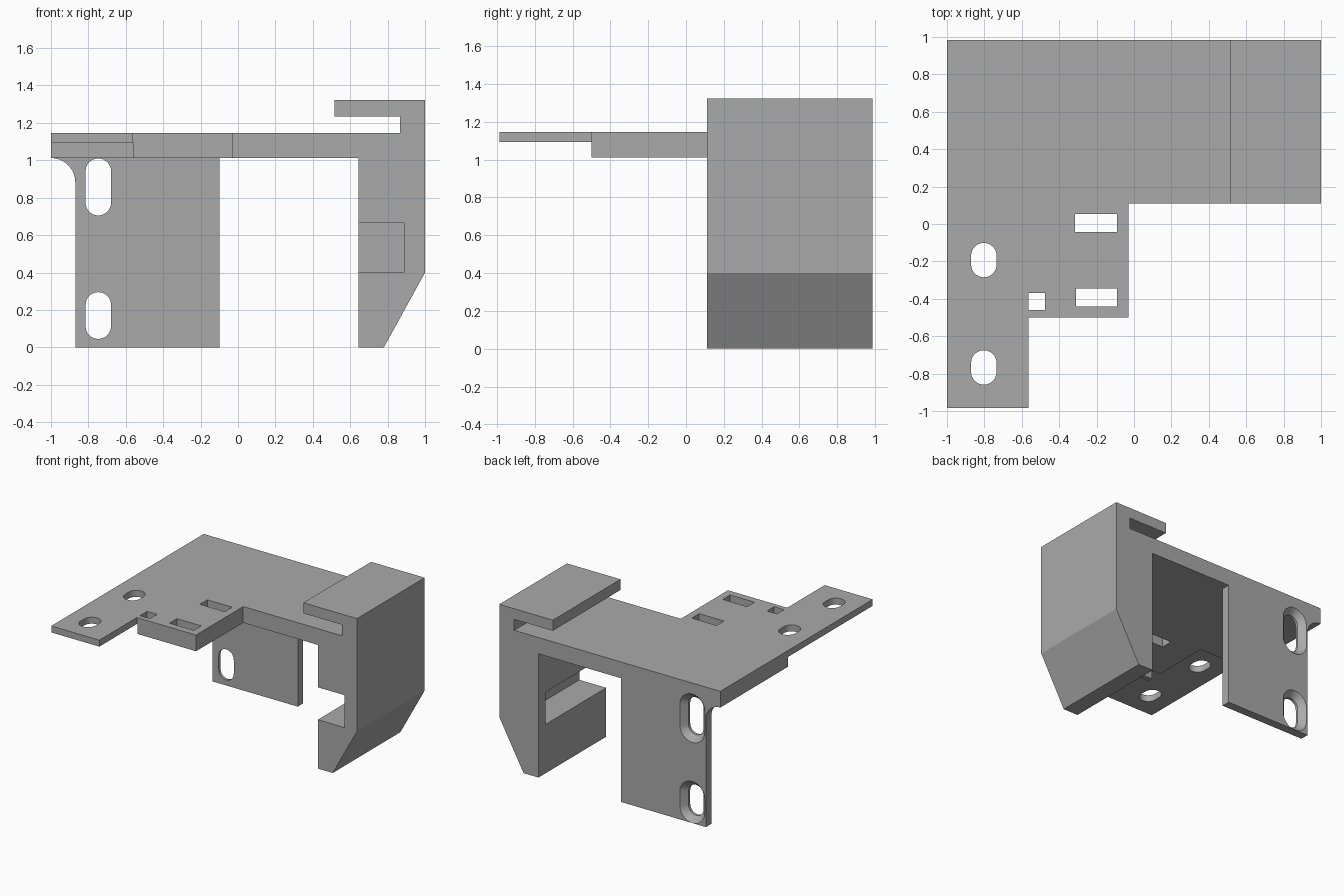
import bpy, bmesh, math
from mathutils import Vector

cube = bpy.data.objects.get("Cube")
if cube:
    bpy.data.objects.remove(cube, do_unlink=True)

grey = bpy.data.materials.new("plain grey")
grey.use_nodes = True
colour = (0.4, 0.4, 0.4, 1)
grey.diffuse_color = colour
grey.node_tree.nodes["Principled BSDF"].inputs["Base Color"].default_value = colour


def prism(name, outline, axis, start, end, end_outline=None):
    """Extrude an outline along y (outline is x, z) or z (outline is x, y)."""
    def place(p, d):
        return Vector((p[0], d, p[1]) if axis == "y" else (p[0], p[1], d))
    bm = bmesh.new()
    a = [bm.verts.new(place(p, start)) for p in outline]
    b = [bm.verts.new(place(p, end)) for p in end_outline or outline]
    n = len(a)
    bm.faces.new(a)
    bm.faces.new(b[::-1])
    for i in range(n):
        bm.faces.new((a[i], b[i], b[(i + 1) % n], a[(i + 1) % n]))
    bmesh.ops.recalc_face_normals(bm, faces=bm.faces)
    mesh = bpy.data.meshes.new(name)
    bm.to_mesh(mesh)
    bm.free()
    mesh.materials.append(grey)
    obj = bpy.data.objects.new(name, mesh)
    bpy.context.collection.objects.link(obj)
    return obj


def rect(x0, x1, y0, y1):
    return [(x0, y0), (x1, y0), (x1, y1), (x0, y1)]


def arc(cx, cy, r, first, last, steps=16):
    angles = [math.radians(first + (last - first) * i / steps) for i in range(steps + 1)]
    return [(cx + r * math.cos(t), cy + r * math.sin(t)) for t in angles]


def slot(cx, low, high, r):
    """Upright rounded slot; low and high are the arc centres."""
    return arc(cx, high, r, 0, 180) + arc(cx, low, r, 180, 360)


def combine(target, tool, operation):
    mod = target.modifiers.new("combine", "BOOLEAN")
    mod.operation, mod.solver, mod.object = operation, "EXACT", tool
    bpy.context.view_layer.objects.active = target
    bpy.ops.object.modifier_apply(modifier=mod.name)
    bpy.data.objects.remove(tool, do_unlink=True)


BACK, STEP, UNDER, TOP = 0.985, 0.11, 1.012, 1.145

# Deck and hooked side leg share one profile
bracket = prism("clip_bracket", [
    (-1, UNDER), (-1, TOP), (0.865, TOP), (0.865, 1.235), (0.515, 1.235),
    (0.515, 1.322), (1, 1.322), (1, 0.4), (0.78, 0), (0.645, 0),
    (0.645, UNDER)], "y", STEP, BACK)

# Thick front block, thin mounting tab, back plate with filleted corner
parts = [
    prism("front_block", rect(-0.56, -0.03, -0.5, 0.3), "z", UNDER, TOP),
    prism("mounting_tab", [
        (-1, -BACK), (-0.565, -BACK), (-0.565, -0.5), (-0.4, -0.5),
        (-0.4, 0.3), (-1, 0.3)], "z", 1.092, TOP),
    prism("back_plate", [(-0.1, 0), (-0.1, 1.08), (-1, 1.08)]
          + arc(-1, UNDER - 0.13, 0.13, 90, 0) + [(-0.87, 0)],
          "y", 0.915, BACK),
]
for part in parts:
    combine(bracket, part, "UNION")

# Leg notch, closed at the back
cutters = [prism("leg_notch", rect(0.5, 0.888, 0.4, 0.665), "y", 0, 0.895)]

# Rectangular openings in the front block
for x0, x1, y0, y1 in ((-0.315, -0.09, -0.042, 0.054),
                       (-0.31, -0.09, -0.442, -0.346),
                       (-0.565, -0.475, -0.46, -0.368)):
    cutters.append(prism("block_opening", rect(x0, x1, y0, y1), "z", 0.95, 1.2))

# Rounded slots in the mounting tab
R = 0.068
for y in (-0.193, -0.767):
    cutters.append(prism("tab_slot", slot(-0.803, y - 0.024, y + 0.024, R), "z", 1.05, 1.2))

# Countersunk slots in the back plate
for low, high in ((0.045, 0.295), (0.705, 1.01)):
    lo, hi = low + R, high - R
    cutters.append(prism("plate_slot", slot(-0.747, lo, hi, R), "y", 0.85, 1.05))
    cutters.append(prism("plate_countersink", slot(-0.747, lo, hi, R - 0.002),
                         "y", 0.935, 0.99, slot(-0.747, lo, hi, R + 0.05)))
for cutter in cutters:
    combine(bracket, cutter, "DIFFERENCE")

bpy.ops.object.select_all(action="DESELECT")
bracket.select_set(True)
bpy.context.view_layer.objects.active = bracket
bpy.ops.object.shade_smooth_by_angle(angle=math.radians(25))
